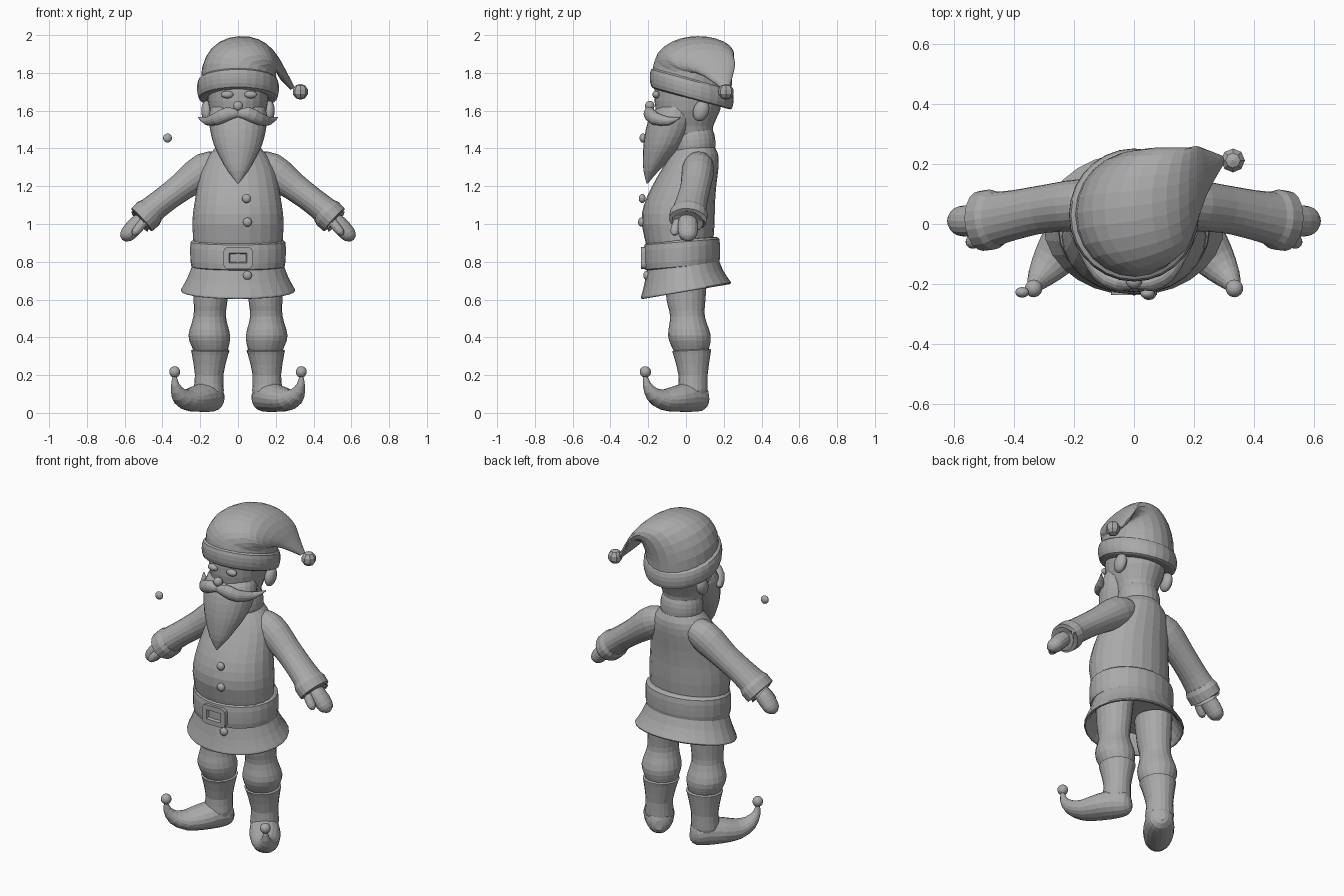
import bpy, bmesh, math
from mathutils import Vector as V, Matrix

grey = bpy.data.materials.new("clay_grey")
grey.diffuse_color = (0.4, 0.4, 0.4, 1)


def finish(name, bm, smooth=False):
    bmesh.ops.recalc_face_normals(bm, faces=bm.faces)
    me = bpy.data.meshes.new(name)
    bm.to_mesh(me)
    bm.free()
    me.materials.append(grey)
    for p in me.polygons:
        p.use_smooth = smooth
    ob = bpy.data.objects.new(name, me)
    bpy.context.collection.objects.link(ob)
    return ob


def refine(rows, n):
    """Catmull-Rom subdivision of a list of number rows."""
    out = []
    for i in range(len(rows) - 1):
        p = [rows[max(0, min(len(rows) - 1, i + k))] for k in (-1, 0, 1, 2)]
        for j in range(n):
            t = j / n
            out.append([0.5 * (2 * b + (c - a) * t + (2 * a - 5 * b + 4 * c - d) * t * t
                               + (3 * b - a - 3 * c + d) * t ** 3) for a, b, c, d in zip(*p)])
    out.append(rows[-1])
    return out


def skin(name, rings, sides=20, s=1):
    """Skin elliptical rings given as (centre, u axis, v axis); s=-1 mirrors in x."""
    bm = bmesh.new()
    loops = []
    for c, u, v in rings:
        loop = []
        for k in range(sides):
            a = 2 * math.pi * k / sides
            p = c + u * math.cos(a) + v * math.sin(a)
            loop.append(bm.verts.new((p.x * s, p.y, p.z)))
        loops.append(loop)
    for a, b in zip(loops, loops[1:]):
        for k in range(sides):
            j = (k + 1) % sides
            bm.faces.new((a[k], a[j], b[j], b[k]))
    bm.faces.new(loops[0])
    bm.faces.new(loops[-1])
    return finish(name, bm)


def stack(name, rows, n=2, sides=24, tilt=0, s=1):
    """Stacked ellipses: rows of x, y, z, rx, ry."""
    return skin(name, [(V((x, y, z)), V((rx, 0, 0)), V((0, ry, ry * tilt)))
                       for x, y, z, rx, ry in refine(rows, n)], sides, s)


def tube(name, rows, ref, n=2, sides=16, s=1):
    """Swept ellipses: rows of x, y, z, radius along ref, other radius."""
    rows = refine(rows, n)
    pts = [V(r[:3]) for r in rows]
    rings = []
    for i, r in enumerate(rows):
        t = (pts[min(i + 1, len(pts) - 1)] - pts[max(i - 1, 0)]).normalized()
        u = (V(ref) - t * t.dot(V(ref))).normalized()
        rings.append((pts[i], u * r[3], t.cross(u) * r[4]))
    return skin(name, rings, sides, s)


def ball(name, loc, rad, seg=14, rot=0):
    bm = bmesh.new()
    m = Matrix.Translation(loc) @ Matrix.Rotation(rot, 4, 'X') @ Matrix.Diagonal((*rad, 1))
    bmesh.ops.create_uvsphere(bm, u_segments=seg, v_segments=max(5, seg * 2 // 3), radius=1, matrix=m)
    return finish(name, bm, seg > 8)


# Hat: rings fan from the upright crown over into the drooping tail
# rows: outer x, outer z, inner x, inner z, centre y, half depth, tilt
hat = [(-.195, 1.72, .2, 1.72, .03, .21, -.28), (-.19, 1.83, .2, 1.765, .035, .208, -.2),
       (-.14, 1.93, .2, 1.785, .045, .205, -.1), (-.05, 1.985, .2, 1.795, .055, .2, 0),
       (.06, 1.992, .2, 1.8, .07, .185, 0), (.15, 1.955, .205, 1.80, .09, .165, 0),
       (.21, 1.89, .21, 1.79, .13, .13, 0), (.25, 1.82, .225, 1.765, .17, .08, 0),
       (.3, 1.725, .28, 1.71, .21, .02, 0)]
skin("hat", [(V(((a + c) / 2, y, (b + d) / 2)), V(((a - c) / 2, 0, (b - d) / 2)), V((0, h, h * t)))
             for a, b, c, d, y, h, t in refine(hat, 2)], 24)
ball("hat_bobble", (.33, .212, 1.70), (.042,) * 3, 8)
stack("hat_band", [(0, .035, 1.66, .185, .19), (0, .03, 1.668, .208, .213), (0, .03, 1.715, .217, .222),
                   (0, .03, 1.76, .21, .215), (0, .03, 1.775, .185, .19)], 2, 28, -.27)

# Head and face
stack("head", [(0, .04, 1.40, .09, .09), (0, .015, 1.52, .12, .13), (0, .01, 1.6, .15, .17),
               (0, .015, 1.7, .165, .182), (0, .02, 1.76, .17, .18)])
stack("beard", [(0, -.205, 1.215, .004, .004), (0, -.185, 1.28, .055, .04), (0, -.15, 1.35, .095, .078),
                (0, -.115, 1.42, .128, .11), (0, -.085, 1.5, .148, .128), (0, -.065, 1.57, .155, .125),
                (0, -.05, 1.62, .14, .1)])
ball("nose", (0, -.192, 1.625), (.027, .025, .027))
for s, side in ((-1, "right"), (1, "left")):
    ball(side + "_eye", (s * .062 + .005, -.158, 1.685), (.034, .02, .02))
    ball(side + "_ear", (s * .165, .08, 1.6), (.03, .042, .058), 14, -.35)
    tube(side + "_moustache", [(-.005, -.2, 1.582, .015, .012), (.05, -.195, 1.585, .036, .03),
                               (.11, -.165, 1.558, .034, .03), (.165, -.09, 1.545, .022, .02),
                               (.21, -.03, 1.565, .003, .003)], (0, 0, 1), s=s)

# Coat, collar, belt and skirt
stack("coat", [(0, -.03, .85, .232, .17), (0, -.042, 1.0, .242, .193), (0, -.035, 1.1, .232, .188),
               (0, -.01, 1.2, .215, .17), (0, .025, 1.3, .19, .147), (0, .045, 1.37, .15, .125),
               (0, .05, 1.42, .1, .095)])
stack("collar", [(0, .045, 1.385, .1, .1), (0, .043, 1.395, .118, .112), (0, .04, 1.445, .12, .114),
                 (0, .035, 1.49, .11, .105), (0, .035, 1.5, .09, .085)], 2, 24, .1)
stack("belt", [(0, -.022, .77, .22, .17), (0, -.022, .775, .247, .197), (0, -.022, .84, .253, .203),
               (0, -.022, .905, .25, .198), (0, -.022, .918, .225, .175)], 2, 28, .08)
stack("coat_skirt", [(0, -.02, .80, .235, .185), (0, -.012, .72, .266, .208), (0, -.003, .665, .295, .232),
                     (0, 0, .65, .302, .238), (0, 0, .642, .295, .23), (0, 0, .66, .272, .21),
                     (0, -.01, .75, .225, .18)], 2, 28, .17)

# Buckle: rounded plate with a raised frame and a raised inner bar
bm = bmesh.new()
bmesh.ops.create_cube(bm, size=1, matrix=Matrix.Translation((0, -.222, .82)) @ Matrix.Diagonal((.155, .03, .115, 1)))
bmesh.ops.bevel(bm, geom=[e for e in bm.edges if abs(e.verts[0].co.y - e.verts[1].co.y) > .01],
                offset=.025, segments=3, affect='EDGES', profile=.5)
bm.normal_update()
front = [f for f in bm.faces if f.normal.y < -.9]
bmesh.ops.inset_region(bm, faces=front, thickness=.03, depth=0)
bmesh.ops.inset_region(bm, faces=front, thickness=.006, depth=-.015)
finish("belt_buckle", bm)

# Buttons, one of them floating loose beside the head
for name, loc in (("upper_button", (.045, -.232, 1.135)), ("middle_button", (.05, -.236, 1.01)),
                  ("skirt_button", (.05, -.208, .728)), ("loose_button", (-.373, -.228, 1.455))):
    ball(name, loc, (.024, .018, .024))

for s, side in ((-1, "right"), (1, "left")):
    # Arms
    tube(side + "_sleeve", [(.06, .07, 1.335, .06, .05), (.17, .065, 1.29, .085, .09), (.3, .05, 1.195, .08, .075),
                            (.4, .03, 1.12, .083, .07), (.475, .015, 1.06, .092, .074)], (0, 1, 0), 3, 20, s)
    tube(side + "_sleeve_cuff", [(.455, .018, 1.073, .09, .074), (.475, .015, 1.055, .101, .084),
                                 (.51, .01, 1.022, .1, .082), (.52, .01, 1.014, .085, .068),
                                 (.5, .012, 1.03, .06, .05)], (0, 1, 0), 1, 20, s)
    tube(side + "_mitten", [(.48, .01, 1.05, .045, .035), (.535, .01, 1.0, .052, .044), (.58, .01, .95, .05, .042),
                            (.598, .01, .925, .035, .03), (.605, .01, .912, .008, .008)], (0, 1, 0), s=s)
    tube(side + "_thumb", [(.475, -.03, 1.04, .024, .024), (.52, -.052, .985, .026, .024),
                           (.545, -.06, .955, .022, .02), (.555, -.062, .942, .006, .006)], (0, 1, 0), s=s)
    # Legs
    stack(side + "_trouser_leg", [(.14, 0, .75, .1, .115), (.145, 0, .6, .09, .103), (.15, .008, .51, .086, .092),
                                  (.152, .018, .41, .11, .113), (.146, .025, .34, .094, .096),
                                  (.146, .025, .32, .08, .08)], 3, 20, s=s)
    # Boots with curled toes and bells
    stack(side + "_boot_shaft", [(.146, .03, .335, .09, .09), (.146, .03, .33, .102, .103), (.148, .032, .31, .096, .098),
                                 (.153, .038, .2, .075, .077), (.155, .035, .12, .08, .08),
                                 (.155, .03, .06, .07, .07)], 2, 20, .05, s)
    tube(side + "_boot_foot", [(.108, .108, .075, .02, .03), (.122, .088, .075, .06, .065), (.155, .035, .085, .08, .08),
                               (.215, -.045, .075, .086, .07), (.27, -.12, .07, .07, .055),
                               (.312, -.175, .098, .045, .04), (.333, -.207, .15, .022, .022),
                               (.335, -.215, .2, .01, .01)], (.83, .55, 0), 2, 18, s)
    ball(side + "_toe_bell", (s * .335, -.215, .217), (.03,) * 3)
